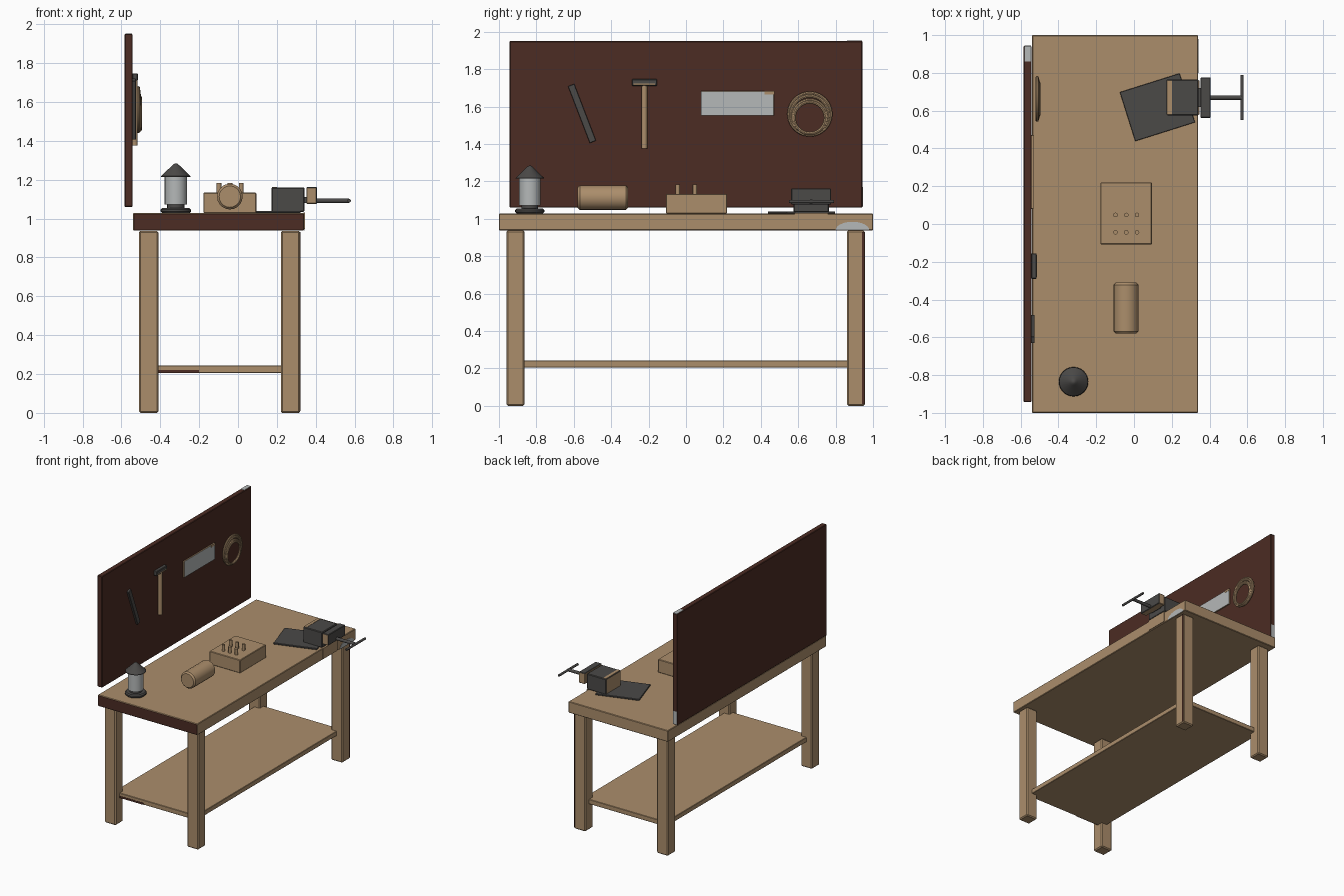
import bpy, bmesh, math
from mathutils import Matrix, Vector

cube = bpy.data.objects.get("Cube")
if cube:
    bpy.data.objects.remove(cube, do_unlink=True)


def make_material(name, r, g, b):
    m = bpy.data.materials.new(name)
    m.use_nodes = True
    m.diffuse_color = (r, g, b, 1)
    m.node_tree.nodes["Principled BSDF"].inputs["Base Color"].default_value = (r, g, b, 1)
    return m


WOOD = make_material("tan wood", 0.41, 0.27, 0.148)
BROWN = make_material("dark brown wood", 0.072, 0.025, 0.017)
STEEL = make_material("dark steel", 0.07, 0.067, 0.064)
PALE = make_material("pale grey", 0.46, 0.48, 0.48)


def finish(name, bm, mats, smooth=False):
    bmesh.ops.recalc_face_normals(bm, faces=bm.faces[:])
    mesh = bpy.data.meshes.new(name)
    bm.to_mesh(mesh)
    bm.free()
    for m in mats:
        mesh.materials.append(m)
    ob = bpy.data.objects.new(name, mesh)
    bpy.context.scene.collection.objects.link(ob)
    if smooth:
        bpy.ops.object.select_all(action="DESELECT")
        ob.select_set(True)
        bpy.context.view_layer.objects.active = ob
        bpy.ops.object.shade_smooth_by_angle(angle=math.radians(40))
    return ob


def box(name, x, y, z, mat, bevel=0.0, accent=None, rule=None):
    """Box from three ranges; faces passing the rule get the accent colour."""
    bm = bmesh.new()
    bmesh.ops.create_cube(bm, size=1)
    for v in bm.verts:
        v.co = [(a + b) / 2 + c * (b - a) for (a, b), c in zip((x, y, z), v.co)]
    if bevel:
        bmesh.ops.bevel(bm, geom=bm.edges[:], offset=bevel, segments=1, affect="EDGES")
    bm.normal_update()
    if rule:
        for f in bm.faces:
            f.material_index = int(rule(f))
    return finish(name, bm, [mat, accent] if accent else [mat])


def turned_box(name, centre, size, axis, degrees, mat):
    ob = box(name, *[(-s / 2, s / 2) for s in size], mat, 0.002)
    ob.data.transform(Matrix.Translation(centre) @ Matrix.Rotation(math.radians(degrees), 4, axis))
    return ob


def lathe(name, base, axis, profile, mat, sides=24):
    """Spin (radius, distance) pairs around an axis starting at base."""
    bm = bmesh.new()
    turn = Vector((0, 0, 1)).rotation_difference(Vector(axis))
    rings = []
    for r, h in profile:
        rings.append([bm.verts.new(Vector(base) + turn @ Vector(
            (r * math.cos(t), r * math.sin(t), h)))
            for t in (2 * math.pi * i / sides for i in range(sides))])
    for a, b in zip(rings, rings[1:]):
        for i in range(sides):
            j = (i + 1) % sides
            bm.faces.new((a[i], a[j], b[j], b[i]))
    bm.faces.new(rings[0])
    bm.faces.new(rings[-1])
    return finish(name, bm, [mat], True)


def rod(name, base, axis, radius, length, mat, sides=16):
    return lathe(name, base, axis, [(radius, 0), (radius, length)], mat, sides)


def ring(name, centre, major, minor, mat):
    """Ring facing along x."""
    bm = bmesh.new()
    n, k = 40, 8
    loops = []
    for i in range(n):
        t = 2 * math.pi * i / n
        loop = []
        for j in range(k):
            p = 2 * math.pi * j / k
            r = major + minor * math.cos(p)
            loop.append(bm.verts.new(Vector(centre) + Vector(
                (minor * math.sin(p), r * math.cos(t), r * math.sin(t)))))
        loops.append(loop)
    for i in range(n):
        a, b = loops[i], loops[(i + 1) % n]
        for j in range(k):
            bm.faces.new((a[j], a[(j + 1) % k], b[(j + 1) % k], b[j]))
    finish(name, bm, [mat], True)


# Bench: top with a dark front end, four legs and a low shelf
box("table_top", (-0.54, 0.34), (-1, 1), (0.938, 1.028), WOOD, 0.004,
    BROWN, lambda f: f.normal.y < -0.9)
for side, x in (("left", 0.22), ("right", -0.51)):
    for end, y in (("front", -0.96), ("back", 0.86)):
        box(f"{end}_{side}_leg", (x, x + 0.1), (y, y + 0.097), (0, 0.937), WOOD, 0.008)
box("shelf", (-0.46, 0.27), (-0.91, 0.91), (0.205, 0.243), WOOD, 0.003)
box("shelf_dark_edge", (-0.41, -0.2), (-0.912, -0.908), (0.205, 0.22), BROWN)
box("leg_dark_edge", (0.318, 0.321), (0.942, 0.955), (0.01, 0.93), BROWN)

# Worn half-round patch on the bench edge
bm = bmesh.new()
arc = [math.pi * i / 12 for i in range(13)]
face = bm.faces.new([bm.verts.new((0.342, 0.89 + 0.09 * math.cos(t),
                                   0.939 + 0.045 * math.sin(t))) for t in arc])
moved = bmesh.ops.extrude_face_region(bm, geom=[face])["geom"]
bmesh.ops.translate(bm, vec=(-0.003, 0, 0),
                    verts=[v for v in moved if isinstance(v, bmesh.types.BMVert)])
finish("worn_patch", bm, [PALE])

# Tool board with pale worn spots on its back end
box("tool_board", (-0.584, -0.542), (-0.943, 0.943), (1.06, 1.95), BROWN, 0.004)
box("board_top_wear", (-0.58, -0.546), (0.86, 0.942), (1.948, 1.952), PALE)
box("board_end_wear", (-0.58, -0.546), (0.941, 0.945), (1.065, 1.17), PALE)

# Chisel, hammer and saw hanging on the board
turned_box("chisel", (-0.535, -0.556, 1.563), (0.018, 0.036, 0.325), "X", 21, STEEL)
rod("hammer_handle", (-0.532, -0.223, 1.376), (0, 0, 1), 0.016, 0.34, WOOD, 12)
box("hammer_head", (-0.545, -0.515), (-0.29, -0.155), (1.71, 1.747), STEEL, 0.004)
box("hammer_head_band", (-0.516, -0.514), (-0.28, -0.165), (1.715, 1.723), WOOD)
box("saw_blade", (-0.545, -0.532), (0.08, 0.47), (1.552, 1.682), PALE, 0.001,
    WOOD, lambda f: f.normal.x < 0.9)
box("saw_corner", (-0.534, -0.53), (0.42, 0.472), (1.665, 1.683), WOOD)

# Coil of rope
for i, (radius, z) in enumerate(((0.112, 1.56), (0.101, 1.555), (0.09, 1.545), (0.084, 1.54))):
    ring(f"rope_coil_{i + 1}", (-0.513 + 0.003 * i, 0.662, z), radius, 0.009, WOOD)

# Lantern
spot = (-0.32, -0.835, 1.028)
lathe("lantern_base", spot, (0, 0, 1),
      [(0.07, 0), (0.078, 0.008), (0.078, 0.018), (0.07, 0.026)], STEEL)
rod("lantern_stem", spot, (0, 0, 1), 0.045, 0.05, STEEL)
lathe("lantern_glass", (spot[0], spot[1], 1.072), (0, 0, 1),
      [(0.057, 0), (0.057, 0.146)], PALE)
lathe("lantern_roof", (spot[0], spot[1], 1.214), (0, 0, 1),
      [(0.076, 0), (0.076, 0.004), (0.02, 0.058), (0.012, 0.066), (0.004, 0.07)], STEEL)

# Rolled bundle lying along the bench
lathe("roll", (-0.042, -0.58, 1.113), (0, 1, 0),
      [(0.055, 0), (0.066, 0.012), (0.066, 0.258), (0.055, 0.27)], WOOD, 20)

# Peg block
box("peg_block", (-0.178, 0.095), (-0.108, 0.22), (1.028, 1.133), WOOD, 0.004)
for row, y in enumerate((-0.044, 0.048)):
    for col, x in enumerate((-0.098, -0.041, 0.016)):
        rod(f"peg_{row + 1}_{col + 1}", (x, y, 1.12), (0, 0, 1), 0.012, 0.063, WOOD, 12)

# Flat plate under the vise
turned_box("metal_plate", (0.124, 0.618, 1.034), (0.332, 0.272, 0.012), "Z", 17.5, STEEL)

# Vise: body, sliding jaw, screw and handle
box("vise_body", (0.172, 0.342), (0.575, 0.765), (1.035, 1.16), STEEL, 0.005,
    WOOD, lambda f: f.normal.x < -0.9)
box("vise_body_tan_top", (0.176, 0.2), (0.58, 0.76), (1.158, 1.162), WOOD)
box("vise_clamp", (0.338, 0.346), (0.58, 0.76), (0.945, 1.03), WOOD)
box("vise_jaw", (0.352, 0.406), (0.562, 0.776), (1.075, 1.162), WOOD, 0.004,
    STEEL, lambda f: f.normal.z > 0.5 or f.normal.x > 0.5)
box("vise_slide", (0.33, 0.36), (0.62, 0.72), (1.08, 1.11), STEEL)
rod("vise_screw", (0.4, 0.669, 1.092), (1, 0, 0), 0.012, 0.17, STEEL)
rod("vise_handle", (0.572, 0.55, 1.092), (0, 1, 0), 0.009, 0.24, STEEL)
